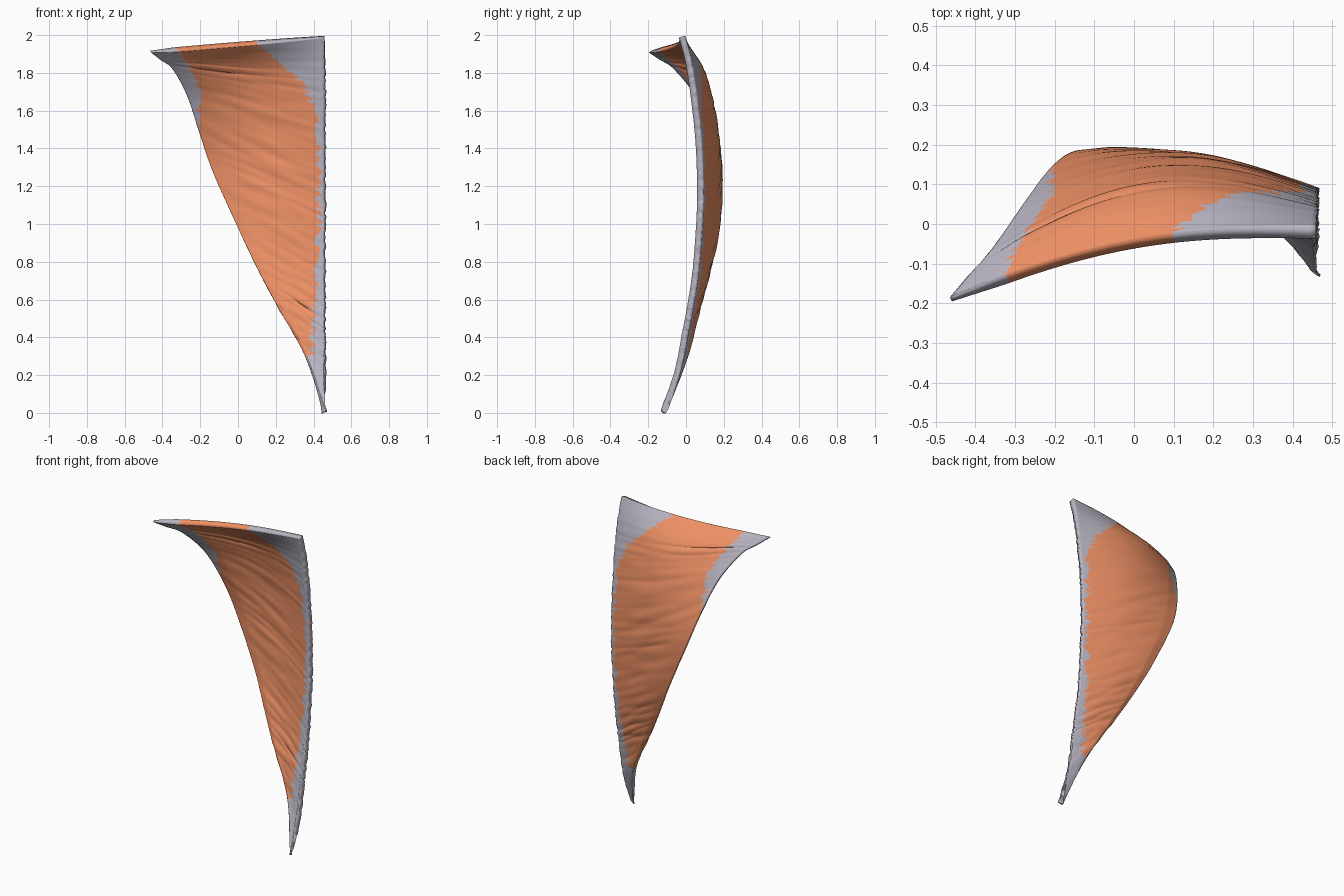
import bpy, math, random
from mathutils import Vector, noise

if "Cube" in bpy.data.objects:
    bpy.data.objects.remove(bpy.data.objects["Cube"])

random.seed(4)
ROWS, COLS = 170, 64

# Fibre rows, top to bottom: outer edge x, y, z; spine edge y, z; backward bulge
KEYS = [
    (-0.462, -0.190, 1.912, -0.020, 1.992, 0.055),
    (-0.415, -0.135, 1.875, 0.015, 1.85, 0.105),
    (-0.350, -0.060, 1.825, 0.040, 1.68, 0.110),
    (-0.270, 0.055, 1.68, 0.065, 1.45, 0.085),
    (-0.200, 0.145, 1.47, 0.075, 1.20, 0.052),
    (-0.130, 0.180, 1.27, 0.070, 1.00, 0.030),
    (0.000, 0.165, 0.98, 0.050, 0.75, 0.020),
    (0.100, 0.120, 0.77, 0.020, 0.55, 0.012),
    (0.200, 0.068, 0.58, -0.005, 0.42, 0.008),
    (0.355, -0.005, 0.30, -0.045, 0.22, 0.004),
    (0.455, -0.125, 0.002, -0.118, 0.002, 0.0),
]


def spline(keys, t):
    """Catmull-Rom through the key rows, t in 0..1"""
    f = t * (len(keys) - 1)
    i = min(int(f), len(keys) - 2)
    s = f - i
    a, b, c, d = (keys[max(0, min(len(keys) - 1, k))] for k in (i - 1, i, i + 1, i + 2))
    return [0.5 * (2 * q + (r - p) * s + (2 * p - 5 * q + 4 * r - w) * s * s
                   + (3 * q - p - 3 * r + w) * s ** 3) for p, q, r, w in zip(a, b, c, d)]


def lerp_table(table, z):
    for (z0, x0), (z1, x1) in zip(table, table[1:]):
        if z <= z1:
            return x0 + (x1 - x0) * max(0, (z - z0) / (z1 - z0))
    return table[-1][1]


# Tendon borders as (z, x)
SPINE_BORDER = [(0.0, 0.30), (0.29, 0.36), (0.31, 0.40), (0.6, 0.41), (1.0, 0.435),
                (1.5, 0.43), (1.65, 0.40), (1.76, 0.34), (1.86, 0.23), (1.97, 0.10)]
OUTER_BORDER = [(1.45, -0.30), (1.5, -0.215), (1.7, -0.20), (1.8, -0.24), (1.92, -0.32)]

# Curved muscle sheet
verts, faces, mats = [], [], []
for r in range(ROWS + 1):
    v = r / ROWS
    lx, ly, lz, my, mz, bulge = spline(KEYS, v)
    fade = min(1, 6 * v, 6 * (1 - v))
    mx = 0.459 + random.uniform(-0.004, 0.004) * fade
    for c in range(COLS + 1):
        u = c / COLS
        ridge = noise.noise(Vector((u * 2.5, v * 45, 0))) * 0.006 * fade * math.sin(math.pi * u) ** 0.5
        verts.append((lx + (mx - lx) * u,
                      ly + (my - ly) * u + bulge * math.sin(math.pi * u) + ridge,
                      lz + (mz - lz) * u))

for r in range(ROWS):
    jag_in = random.uniform(-0.022, 0.015)
    jag_out = random.uniform(-0.015, 0.015)
    for c in range(COLS):
        i = r * (COLS + 1) + c
        f = (i, i + COLS + 1, i + COLS + 2, i + 1)
        x = sum(verts[k][0] for k in f) / 4
        z = sum(verts[k][2] for k in f) / 4
        grey = x > lerp_table(SPINE_BORDER, z) + jag_in
        grey = grey or (z > 1.45 and x < lerp_table(OUTER_BORDER, z) + jag_out)
        faces.append(f)
        mats.append(1 if grey else 0)

mesh = bpy.data.meshes.new("back_muscle")
mesh.from_pydata(verts, [], faces)
for name, col in (("muscle", (0.85, 0.28, 0.13, 1)), ("tendon", (0.48, 0.46, 0.54, 1))):
    m = bpy.data.materials.new(name)
    m.diffuse_color = col
    m.use_nodes = True
    m.node_tree.nodes["Principled BSDF"].inputs["Base Color"].default_value = m.diffuse_color
    mesh.materials.append(m)
mesh.polygons.foreach_set("material_index", mats)
muscle = bpy.data.objects.new("back_muscle", mesh)
bpy.context.collection.objects.link(muscle)

# Thickness, thinner along the free outer edge
group = muscle.vertex_groups.new(name="thickness")
for i in range(len(verts)):
    u = (i % (COLS + 1)) / COLS
    group.add([i], min(1.0, 0.45 + u * 4), 'REPLACE')
solid = muscle.modifiers.new("thickness", 'SOLIDIFY')
solid.thickness = 0.034
solid.offset = 0
solid.vertex_group = "thickness"

bpy.context.view_layer.objects.active = muscle
muscle.select_set(True)
bpy.ops.object.shade_smooth_by_angle(angle=math.radians(45))
